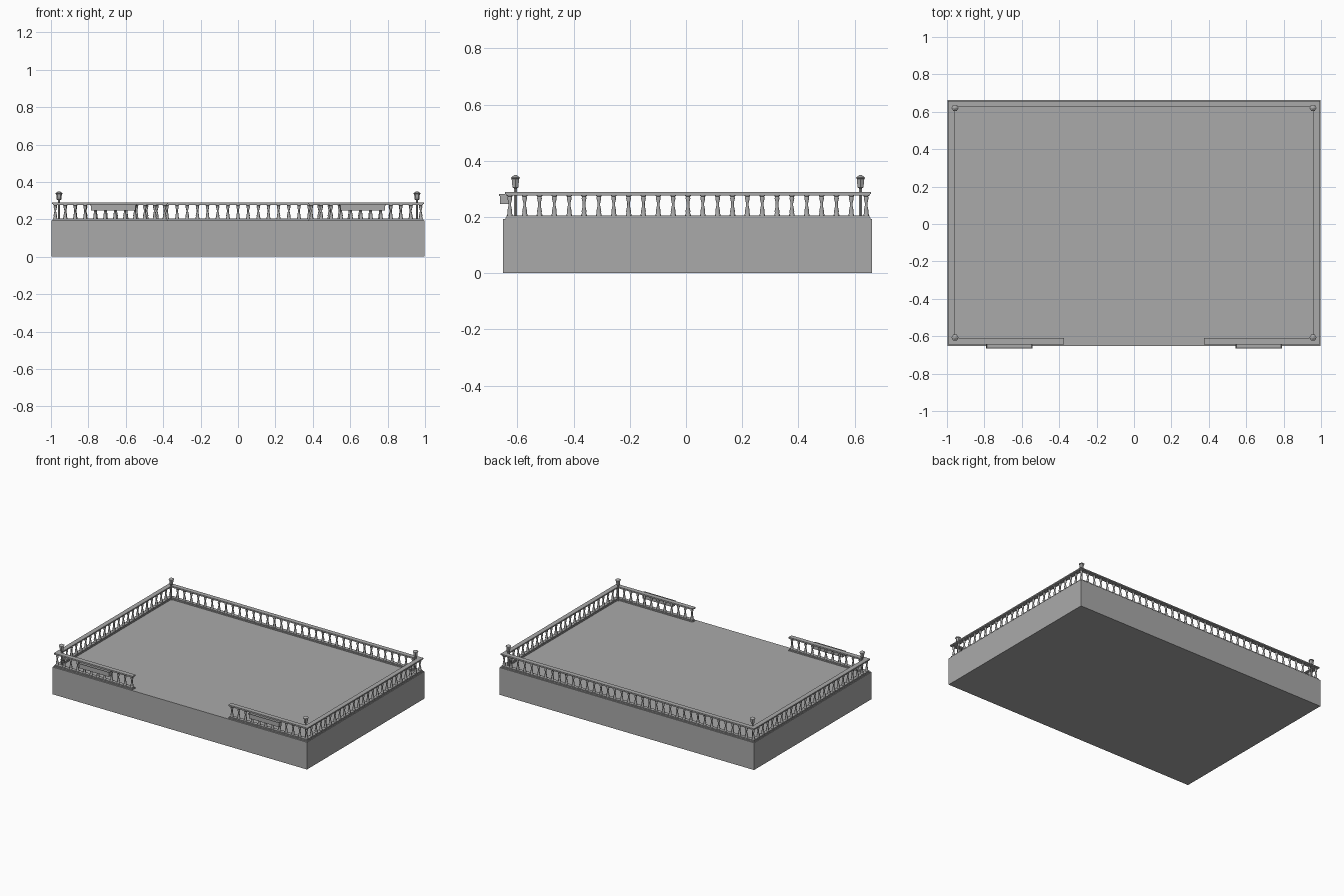
import bpy, bmesh, math
from mathutils import Matrix, Vector

if "Cube" in bpy.data.objects:
    bpy.data.objects.remove(bpy.data.objects["Cube"])

grey = bpy.data.materials.new("stone_grey")
grey.diffuse_color = (0.40, 0.40, 0.40, 1)
grey.use_nodes = True
grey.node_tree.nodes["Principled BSDF"].inputs["Base Color"].default_value = grey.diffuse_color


def finish(bm, name, smooth=False):
    bmesh.ops.recalc_face_normals(bm, faces=bm.faces)
    me = bpy.data.meshes.new(name)
    bm.to_mesh(me)
    bm.free()
    me.materials.append(grey)
    ob = bpy.data.objects.new(name, me)
    bpy.context.collection.objects.link(ob)
    if smooth:
        bpy.ops.object.select_all(action='DESELECT')
        ob.select_set(True)
        bpy.context.view_layer.objects.active = ob
        bpy.ops.object.shade_smooth_by_angle(angle=math.radians(40))
    return ob


def add_box(bm, lo, hi):
    lo, hi = Vector(lo), Vector(hi)
    m = Matrix.Translation((lo + hi) / 2) @ Matrix.Diagonal((*(hi - lo), 1))
    bmesh.ops.create_cube(bm, size=1, matrix=m)


def add_lathe(bm, x, y, profile, sides, turn=0.0):
    rings = [[bm.verts.new((x + r * math.cos(turn + 2 * math.pi * i / sides),
                            y + r * math.sin(turn + 2 * math.pi * i / sides), z))
              for i in range(sides)] for r, z in profile]
    for a, b in zip(rings, rings[1:]):
        for i in range(sides):
            j = (i + 1) % sides
            bm.faces.new((a[i], a[j], b[j], b[i]))
    bm.faces.new(rings[0][::-1])
    bm.faces.new(rings[-1])


X, YF, YB = 0.977, -0.627, 0.641   # rail centre lines
GAP = 0.378                        # half of the front opening
DECK = 0.193

# solid platform
bm = bmesh.new()
add_box(bm, (-0.997, -0.652, 0), (0.997, 0.662, DECK))
finish(bm, "platform")

# five railing runs: start, end, number of spaces
runs = {
    "back": ((-X, YB), (X, YB), 36),
    "left": ((-X, YF), (-X, YB), 24),
    "right": ((X, YF), (X, YB), 24),
    "front_left": ((-X, YF), (-GAP - 0.014, YF), 11),
    "front_right": ((X, YF), (GAP + 0.014, YF), 11),
}
baluster = [(0.0105, 0.203), (0.0105, 0.209), (0.008, 0.213), (0.009, 0.221),
            (0.005, 0.240), (0.005, 0.250), (0.009, 0.266), (0.0075, 0.272),
            (0.0105, 0.275), (0.0105, 0.280)]


for name, (a, b, n) in runs.items():
    # top and bottom rails
    bm = bmesh.new()
    x0, x1 = sorted((a[0], b[0]))
    y0, y1 = sorted((a[1], b[1]))
    for w, z0, z1 in ((0.016, DECK, 0.198), (0.0125, 0.198, 0.205),
                      (0.013, 0.277, 0.281), (0.0165, 0.281, 0.289)):
        add_box(bm, (x0 - w, y0 - w, z0), (x1 + w, y1 + w, z1))
    finish(bm, name + "_rails")
    # turned balusters
    bm = bmesh.new()
    for i in range(n + 1):
        p = Vector(a).lerp(Vector(b), i / n)
        add_lathe(bm, p.x, p.y, baluster, 10)
    finish(bm, name + "_balusters", True)

# corner lanterns on slim poles just inside the railing
lantern = [(0.006, DECK), (0.006, 0.302), (0.012, 0.305), (0.0155, 0.336),
           (0.019, 0.337), (0.019, 0.340), (0.008, 0.347), (0.003, 0.350)]
for nx, sx in (("left", -1), ("right", 1)):
    for ny, y in (("front", -0.607), ("back", 0.621)):
        bm = bmesh.new()
        add_lathe(bm, sx * 0.957, y, lantern, 6)
        finish(bm, f"{ny}_{nx}_lantern")

# open flower troughs hung on the front railing
for name, s in (("left", -1), ("right", 1)):
    bm = bmesh.new()
    cx = s * 0.667
    for h, ya, yb, z0, z1 in ((0.118, -0.661, -0.632, 0.246, 0.276),
                              (0.123, -0.665, -0.628, 0.274, 0.281)):
        add_box(bm, (cx - h, ya, z0), (cx + h, yb, z1))
    bm.faces.ensure_lookup_table()
    top = max(bm.faces, key=lambda f: f.calc_center_median().z)
    bmesh.ops.inset_region(bm, faces=[top], thickness=0.004)
    bmesh.ops.translate(bm, verts=top.verts, vec=(0, 0, -0.005))
    finish(bm, name + "_flower_trough")
